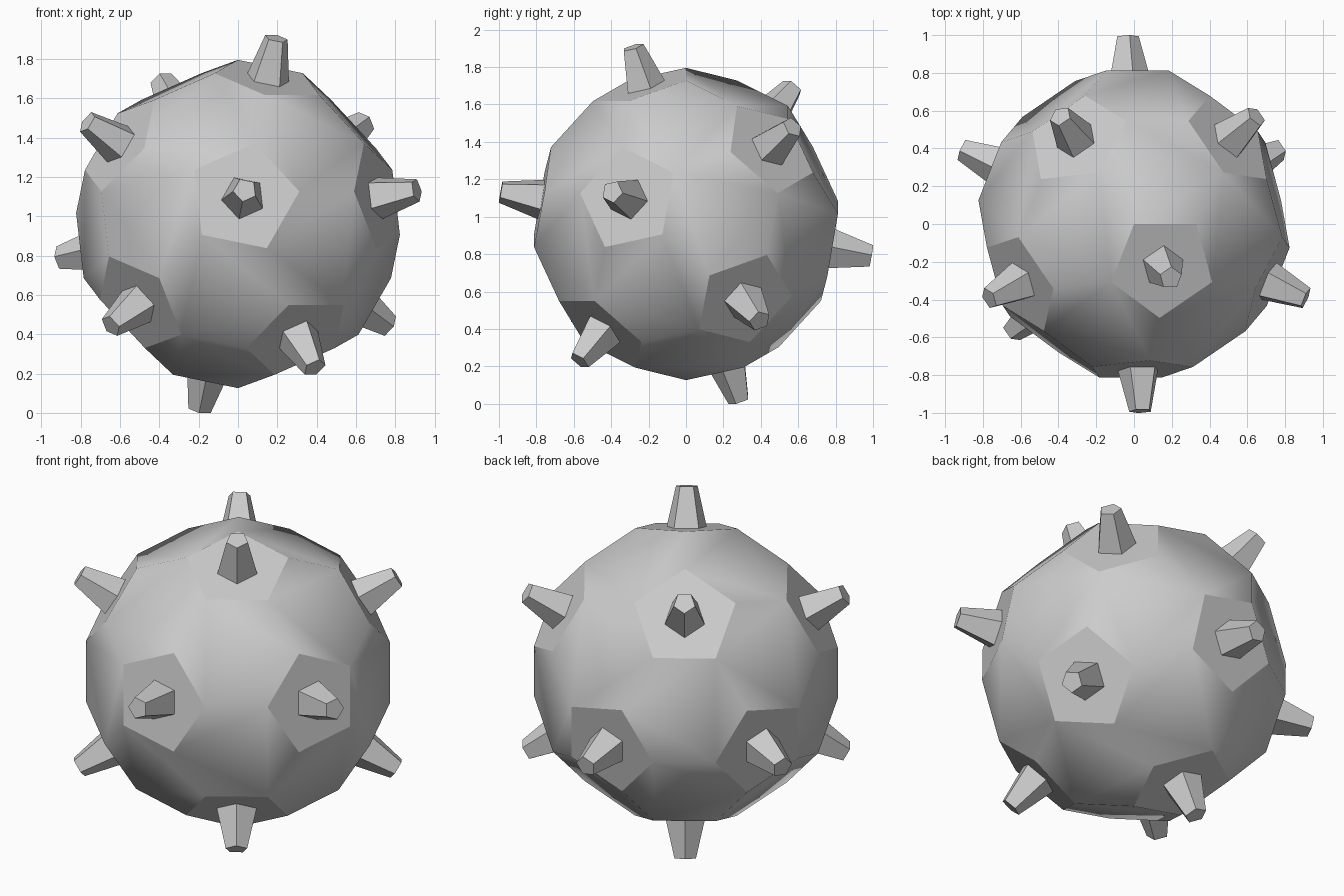
import bpy, bmesh, math
from mathutils import Matrix, Vector

if "Cube" in bpy.data.objects:
    bpy.data.objects.remove(bpy.data.objects["Cube"])

BODY_R, TIP, CENTRE_Z = 0.835, 1.006, 0.961
BASE_R, TIP_R = 0.114, 0.061


def hull_object(name, points, smooth_sides=0):
    """Convex solid from points; faces with smooth_sides sides are smooth shaded."""
    bm = bmesh.new()
    for p in points:
        bm.verts.new(p)
    bmesh.ops.remove_doubles(bm, verts=bm.verts, dist=0.0001)
    bmesh.ops.convex_hull(bm, input=bm.verts)
    bmesh.ops.dissolve_limit(bm, angle_limit=math.radians(2), verts=bm.verts, edges=bm.edges)
    bmesh.ops.recalc_face_normals(bm, faces=bm.faces)
    for f in bm.faces:
        f.smooth = len(f.verts) == smooth_sides
    for e in bm.edges:
        e.smooth = all(f.smooth for f in e.link_faces)
    mesh = bpy.data.meshes.new(name)
    bm.to_mesh(mesh)
    bm.free()
    obj = bpy.data.objects.new(name, mesh)
    obj.location.z = CENTRE_Z
    bpy.context.collection.objects.link(obj)
    return obj


# Icosahedron guide, turned so a corner of the truncated solid points straight up
turn = (Matrix.Rotation(math.radians(34.3), 3, 'Z')
        @ Matrix.Rotation(math.radians(20.08), 3, 'X')
        @ Matrix.Rotation(math.radians(90), 3, 'Z'))
guide = bmesh.new()
bmesh.ops.create_icosphere(guide, subdivisions=1, radius=1)
axes = [(turn @ v.co.normalized(),
         [turn @ e.other_vert(v).co.normalized() for e in v.link_edges])
        for v in guide.verts]
guide.free()

# Body: truncated icosahedron, smooth hexagons and flat pentagons
hull_object("body", [n.lerp(k, 1 / 3).normalized() * BODY_R
                     for n, near in axes for k in near], smooth_sides=6)

# Spikes: one five-sided stud per pentagon, turned against its corners
for i, (n, near) in enumerate(axes):
    out = [-(k - n * k.dot(n)).normalized() for k in near]
    hull_object(f"spike_{i + 1}", [n * d + o * r for o in out
                                   for d, r in ((0.78, BASE_R), (TIP, TIP_R))])
